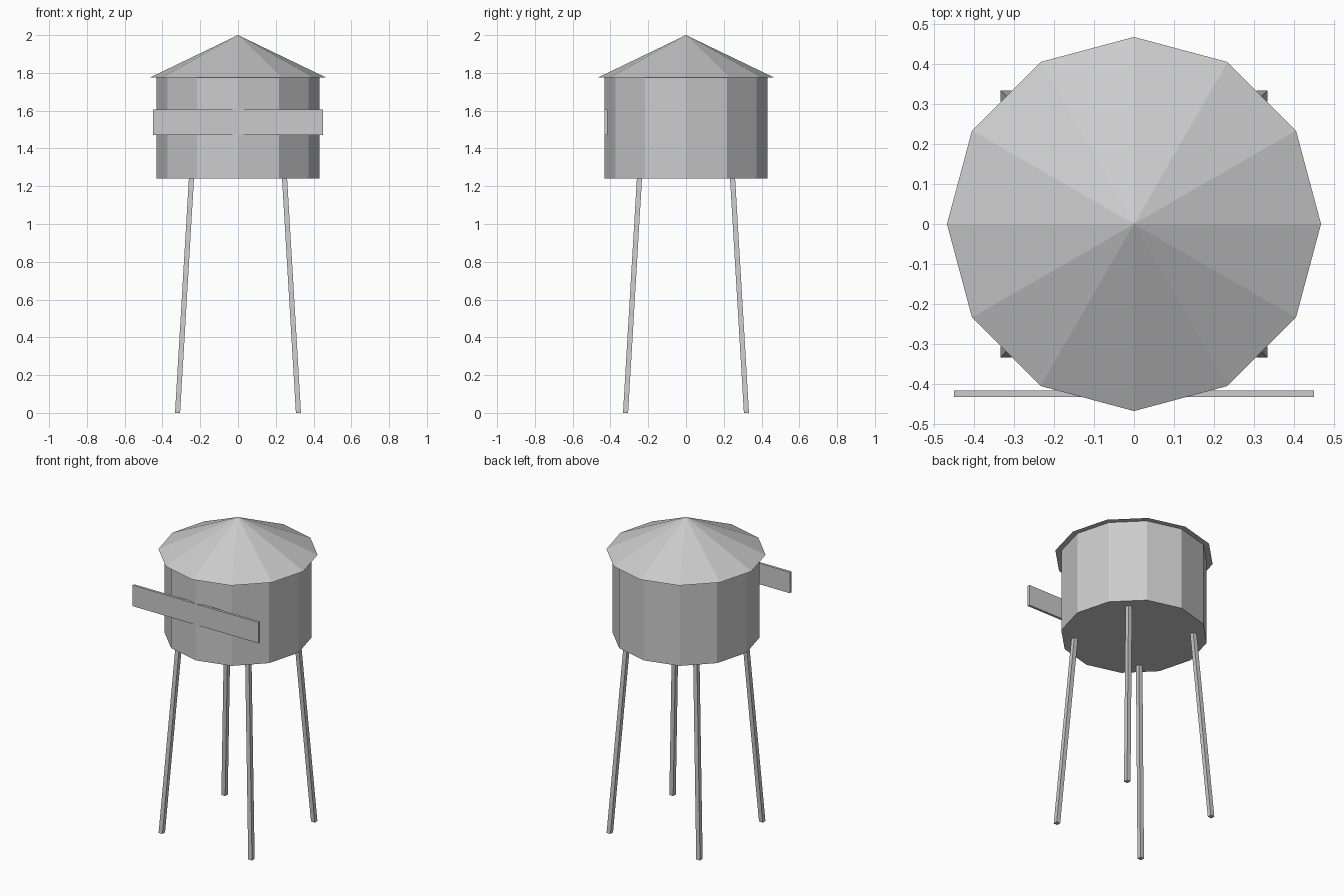
import bpy, bmesh
from math import radians
from mathutils import Matrix, Vector

if "Cube" in bpy.data.objects:
    bpy.data.objects.remove(bpy.data.objects["Cube"])

SIDES = 12


def new_object(name, bm):
    bmesh.ops.recalc_face_normals(bm, faces=bm.faces)
    mesh = bpy.data.meshes.new(name)
    bm.to_mesh(mesh)
    bm.free()
    obj = bpy.data.objects.new(name, mesh)
    bpy.context.collection.objects.link(obj)
    return obj


def frustum(name, r_bottom, r_top, z0, z1):
    # twelve-sided body with a corner facing +y
    bm = bmesh.new()
    bmesh.ops.create_cone(bm, cap_ends=True, segments=SIDES, radius1=r_bottom,
                          radius2=r_top, depth=z1 - z0,
                          matrix=Matrix.Translation((0, 0, (z0 + z1) / 2)))
    return new_object(name, bm)


def box(name, lo, hi):
    lo, hi = Vector(lo), Vector(hi)
    bm = bmesh.new()
    bmesh.ops.create_cube(bm, size=1, matrix=Matrix.Translation((lo + hi) / 2)
                          @ Matrix.Diagonal((*(hi - lo), 1)))
    return new_object(name, bm)


# tank and overhanging conical roof
frustum("tank", 0.432, 0.432, 1.24, 1.775)
frustum("roof", 0.467, 0.0, 1.775, 2.0)

# sign board across the front
box("sign_board", (-0.45, -0.432, 1.47), (0.45, -0.416, 1.605))

# four square legs leaning inward
FOOT, TOP, HEIGHT, HALF = 0.32, 0.246, 1.25, 0.0135
for name, sx, sy in (("front_left_leg", -1, -1), ("front_right_leg", 1, -1),
                     ("back_left_leg", -1, 1), ("back_right_leg", 1, 1)):
    leg = box(name, (-HALF, -HALF, 0), (HALF, HALF, HEIGHT))
    for v in leg.data.vertices:
        offset = FOOT + (TOP - FOOT) * v.co.z / HEIGHT
        v.co.x += sx * offset
        v.co.y += sy * offset
